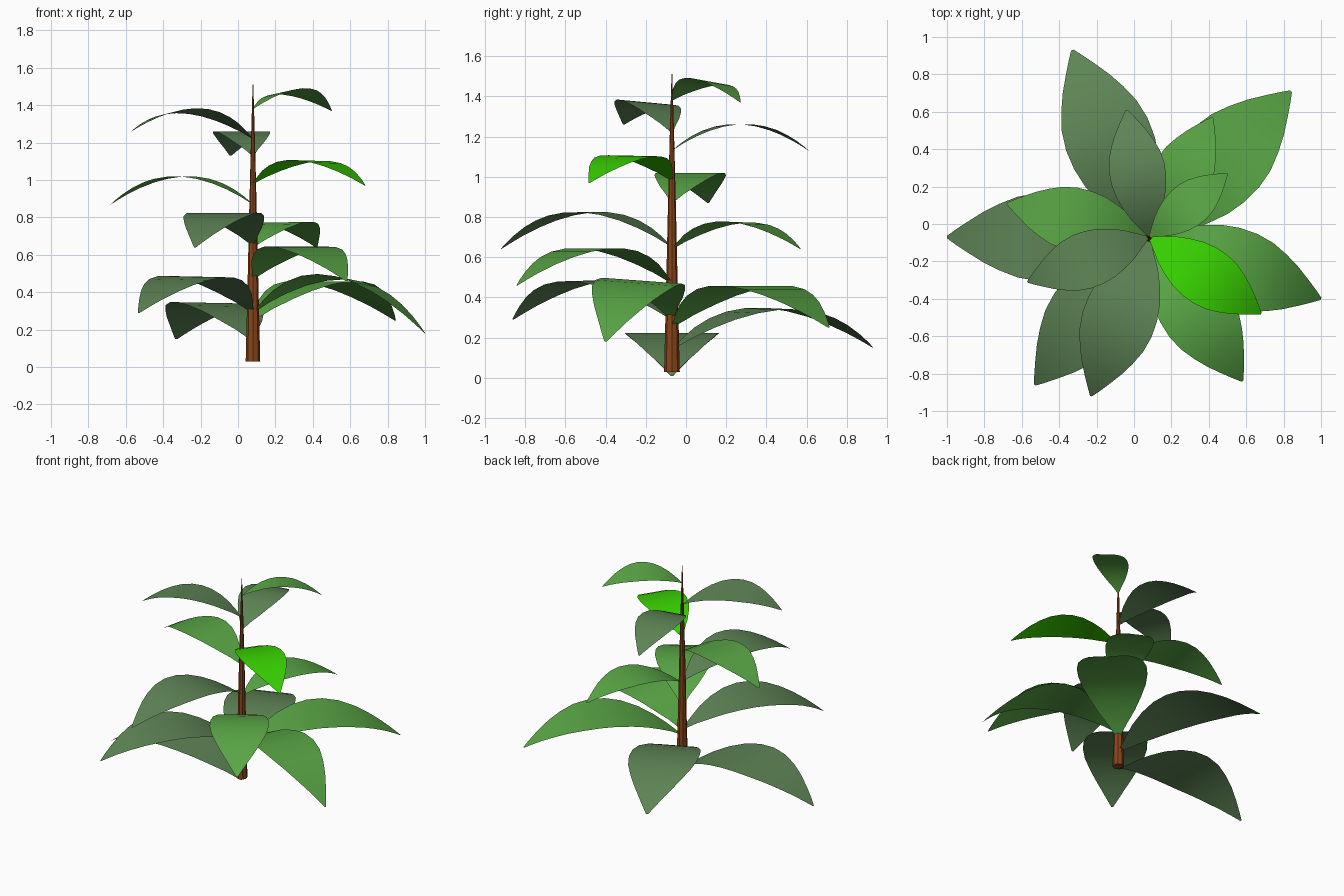
import bpy, bmesh, math

if "Cube" in bpy.data.objects:
    bpy.data.objects.remove(bpy.data.objects["Cube"])

STEM = (0.08, -0.07)


def material(name, rgb):
    m = bpy.data.materials.new(name)
    m.diffuse_color = (*rgb, 1)
    m.use_nodes = True
    m.node_tree.nodes["Principled BSDF"].inputs["Base Color"].default_value = m.diffuse_color
    return m


DULL = material("dull_green", (0.11, 0.23, 0.09))
MID = material("mid_green", (0.10, 0.38, 0.06))
BRIGHT = material("bright_green", (0.04, 0.65, 0.0))
BARK = material("bark", (0.25, 0.06, 0.01))


def finish(name, bm, mat):
    mesh = bpy.data.meshes.new(name)
    bm.to_mesh(mesh)
    bm.free()
    mesh.materials.append(mat)
    obj = bpy.data.objects.new(name, mesh)
    bpy.context.collection.objects.link(obj)
    return obj


# Stem: tapered eight-sided rings, closed at both ends
bm = bmesh.new()
rings = []
for z, r in [(0.03, 0.039), (0.4, 0.03), (0.8, 0.021), (1.2, 0.011), (1.51, 0.002)]:
    rings.append([bm.verts.new((STEM[0] + r * math.cos(i * math.tau / 8),
                                STEM[1] + r * math.sin(i * math.tau / 8), z)) for i in range(8)])
for a, b in zip(rings, rings[1:]):
    for i in range(8):
        j = (i + 1) % 8
        bm.faces.new((a[i], a[j], b[j], b[i]))
bm.faces.new(rings[0][::-1])
bm.faces.new(rings[-1])
finish("stem", bm, BARK)

# Half-width of a leaf along its length, as a share of the length
OUTLINE = [(0, 0.006), (0.08, 0.06), (0.16, 0.115), (0.25, 0.16), (0.35, 0.197), (0.45, 0.215),
           (0.55, 0.217), (0.65, 0.2), (0.74, 0.165), (0.82, 0.125), (0.9, 0.075), (0.96, 0.035),
           (1, 0.006)]


# Leaf: arched blade from the stem to its tip, slightly rolled
def leaf(name, tip, base_z, peak_z, tip_z, roll, mat):
    dx, dy = tip[0] - STEM[0], tip[1] - STEM[1]
    length = math.hypot(dx, dy)
    nx, ny = -dy / length, dx / length
    arch = peak_z - (base_z + tip_z) / 2
    bm = bmesh.new()
    rows = []
    for t, w in OUTLINE:
        z = base_z + (tip_z - base_z) * t + arch * 4 * t * (1 - t)
        row = []
        for k in (-1, -0.5, 0, 0.5, 1):
            s = k * w * length
            row.append(bm.verts.new((STEM[0] + dx * t + nx * s, STEM[1] + dy * t + ny * s,
                                     z + s * math.tan(math.radians(roll)))))
        rows.append(row)
    for a, b in zip(rows, rows[1:]):
        for i in range(4):
            f = bm.faces.new((a[i], b[i], b[i + 1], a[i + 1]))
            f.smooth = True
    bm.normal_update()
    if sum(f.normal.z for f in bm.faces) < 0:
        bmesh.ops.reverse_faces(bm, faces=bm.faces)
    finish(name, bm, mat)


# Tip position, base / peak / tip heights, roll, colour; from the bottom up
LEAVES = [
    ((-1.00, -0.07), 0.01, 0.225, 0.01, 0, DULL),
    ((-0.33, 0.93), 0.14, 0.345, 0.15, 1, DULL),
    ((1.00, -0.40), 0.29, 0.48, 0.18, -4, MID),
    ((0.84, 0.71), 0.25, 0.46, 0.25, 0, MID),
    ((-0.53, -0.86), 0.29, 0.485, 0.29, -1, DULL),
    ((0.58, -0.84), 0.47, 0.645, 0.46, 0, MID),
    ((-0.23, -0.92), 0.65, 0.825, 0.64, 0, DULL),
    ((0.42, 0.57), 0.64, 0.775, 0.64, -1, MID),
    ((-0.68, 0.11), 0.87, 1.02, 0.87, 0, MID),
    ((0.68, -0.48), 0.98, 1.105, 0.97, -1, BRIGHT),
    ((-0.04, 0.61), 1.13, 1.262, 1.13, 0, DULL),
    ((-0.57, -0.31), 1.22, 1.37, 1.26, 5, DULL),
    ((0.50, 0.27), 1.38, 1.475, 1.37, -8, MID),
]
for i, spec in enumerate(LEAVES):
    leaf(f"leaf_{i + 1}", *spec)
